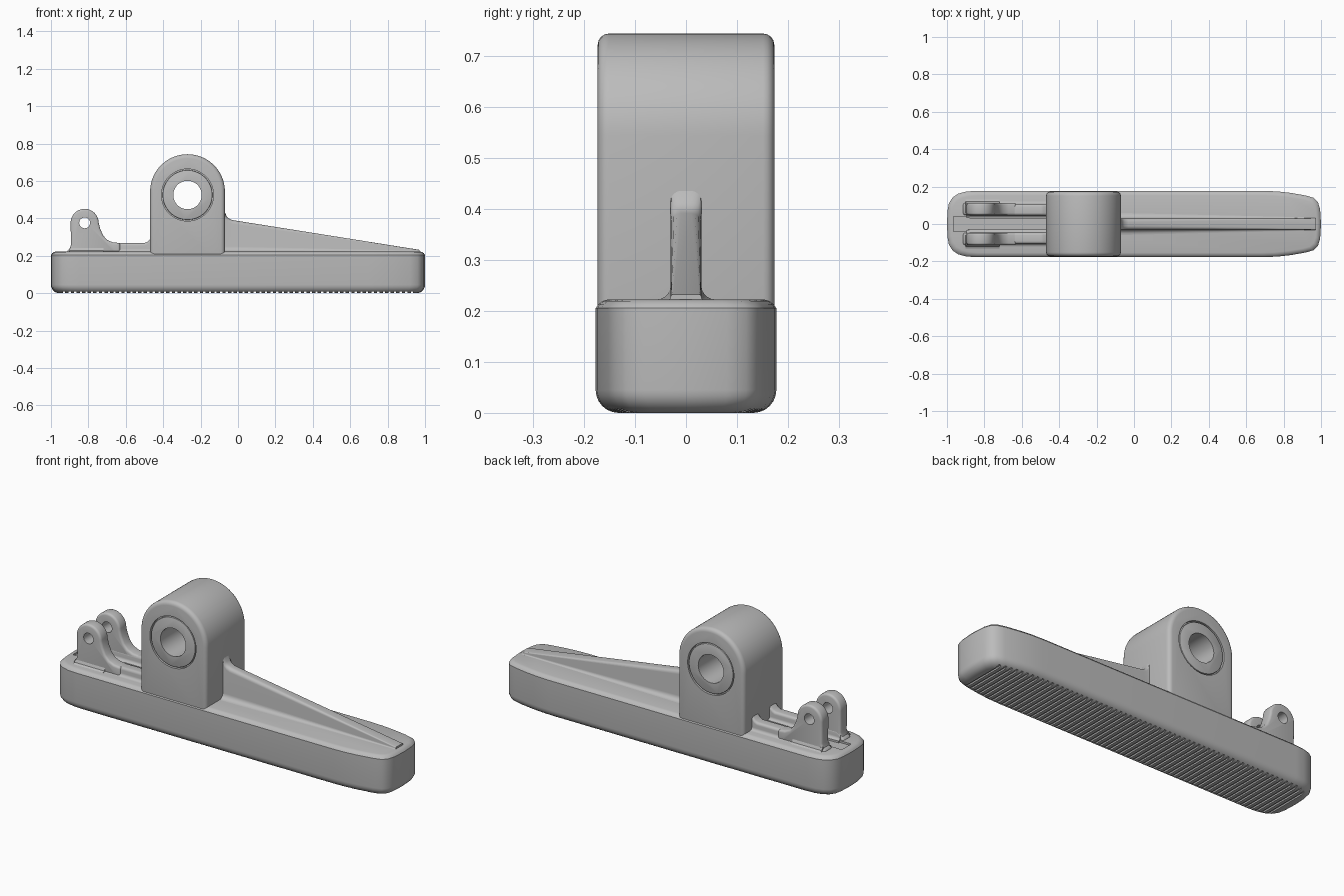
import bpy, bmesh
from math import sin, cos, pi, radians

if "Cube" in bpy.data.objects:
    bpy.data.objects.remove(bpy.data.objects["Cube"], do_unlink=True)

grey = bpy.data.materials.new("satin_grey")
grey.use_nodes = True
grey.diffuse_color = (0.5, 0.5, 0.5, 1)
grey.node_tree.nodes["Principled BSDF"].inputs["Base Color"].default_value = (0.5, 0.5, 0.5, 1)


def loft(name, rings):
    """Closed rings of equal length joined into a capped solid."""
    bm = bmesh.new()
    rows = [[bm.verts.new(p) for p in ring] for ring in rings]
    n = len(rows[0])
    for a, b in zip(rows, rows[1:]):
        for i in range(n):
            j = (i + 1) % n
            bm.faces.new((a[i], a[j], b[j], b[i]))
    bm.faces.new(rows[0])
    bm.faces.new(rows[-1])
    bmesh.ops.recalc_face_normals(bm, faces=bm.faces)
    mesh = bpy.data.meshes.new(name)
    bm.to_mesh(mesh)
    bm.free()
    obj = bpy.data.objects.new(name, mesh)
    bpy.context.collection.objects.link(obj)
    mesh.materials.append(grey)
    return obj


def extrude_y(name, profile, y0, y1):
    return loft(name, [[(x, y, z) for x, z in profile] for y in (y0, y1)])


def circle(cx, cz, r, n=64, start=0, sweep=2 * pi):
    return [(cx + r * cos(start + sweep * i / n), cz + r * sin(start + sweep * i / n))
            for i in range(n if sweep == 2 * pi else n + 1)]


def activate(obj):
    bpy.ops.object.select_all(action='DESELECT')
    obj.select_set(True)
    bpy.context.view_layer.objects.active = obj


def bevel(obj, width, segments=4):
    activate(obj)
    mod = obj.modifiers.new("round_edges", 'BEVEL')
    mod.width, mod.segments = width, segments
    mod.limit_method, mod.angle_limit = 'ANGLE', radians(50)
    bpy.ops.object.modifier_apply(modifier=mod.name)


def cut(obj, cutter):
    activate(obj)
    mod = obj.modifiers.new("cut", 'BOOLEAN')
    mod.operation, mod.solver, mod.object = 'DIFFERENCE', 'EXACT', cutter
    bpy.ops.object.modifier_apply(modifier=mod.name)
    bpy.data.objects.remove(cutter, do_unlink=True)


def smooth(obj):
    activate(obj)
    bpy.ops.object.shade_smooth_by_angle(angle=radians(32))


def box(bm, x0, x1, y0, y1, z0, z1):
    v = bmesh.ops.create_cube(bm, size=1)["verts"]
    bmesh.ops.scale(bm, vec=(x1 - x0, y1 - y0, z1 - z0), verts=v)
    bmesh.ops.translate(bm, vec=((x0 + x1) / 2, (y0 + y1) / 2, (z0 + z1) / 2), verts=v)


def flared_rib(name, yc, half, stations, flare, rnd):
    """Rib along x with rounded top edges and a concave foot; stations are (x, top z)."""
    rings = []
    for x, top in stations:
        h = top - TOP
        f, r = min(flare, h * 0.5), min(rnd, h * 0.45)
        side = [(half + flare, TOP - 0.03)]
        for k in range(6):
            a = pi / 2 * k / 5
            side.append((half + f - f * sin(a), TOP + f - f * cos(a)))
        for k in range(5):
            a = pi / 2 * k / 4
            side.append((half - r + r * cos(a), top - r + r * sin(a)))
        rings.append([(x, yc + y, z) for y, z in side] +
                     [(x, yc - y, z) for y, z in reversed(side)])
    obj = loft(name, rings)
    smooth(obj)
    return obj


TOP = 0.222

# Long pad with rounded rear end, tapered other end and rolled edges
half_outline = [(-1, 0), (-0.997, 0.07), (-0.99, 0.11), (-0.97, 0.142), (-0.94, 0.162),
                (-0.9, 0.173), (-0.85, 0.177), (0.7, 0.177), (0.77, 0.174), (0.84, 0.166),
                (0.92, 0.152), (0.96, 0.14), (0.983, 0.118), (0.995, 0.08), (1, 0)]
outline = half_outline + [(x, -y) for x, y in reversed(half_outline[1:-1])]
R = 0.045
layers = [(R * (1 - cos(pi / 2 * (1 - k / 6))), R * (1 - sin(pi / 2 * k / 6))) for k in range(7)]
layers = [(R * (1 - sin(pi / 2 * k / 6)), R * (1 - cos(pi / 2 * k / 6))) for k in range(7)]
layers += [(0, 0.205), (0.005, 0.212), (0.013, 0.219), (0.024, TOP)]
pad = loft("pad_base", [[(x * (1 - d), y * (1 - d / 0.177), z) for x, y in outline]
                        for d, z in layers])

# Cross grooves under the pad and a shallow channel between the lugs
bm = bmesh.new()
for i in range(63):
    x = -0.93 + 0.03 * i
    box(bm, x - 0.006, x + 0.006, -0.3, 0.3, -0.02, 0.008)
box(bm, -0.965, -0.4, -0.04, 0.04, TOP - 0.01, 0.3)
groove_mesh = bpy.data.meshes.new("groove_cutter")
bm.to_mesh(groove_mesh)
bm.free()
grooves = bpy.data.objects.new("groove_cutter", groove_mesh)
grooves.hide_render = True
bpy.context.collection.objects.link(grooves)
cut(pad, grooves)
smooth(pad)

# Arched pivot housing with counterbored through hole
HX, HZ = -0.27, 0.525
arch = [(HX - 0.2, 0.12), (HX + 0.2, 0.12)] + circle(HX, 0.543, 0.2, 40, 0, pi)
housing = extrude_y("pivot_housing", arch, -0.173, 0.173)
bevel(housing, 0.022)
cut(housing, extrude_y("bore_cutter", circle(HX, HZ, 0.078), -0.3, 0.3))
for s in (-1, 1):
    cut(housing, extrude_y("counterbore_cutter", circle(HX, HZ, 0.139), s * 0.158, s * 0.3))
smooth(housing)

# Bushing faces set in the counterbores
for s, side in ((-1, "front"), (1, "back")):
    bush = extrude_y(side + "_bushing", circle(HX, HZ, 0.133), s * 0.15, s * 0.172)
    bevel(bush, 0.004, 2)
    cut(bush, extrude_y("bush_cutter", circle(HX, HZ, 0.076), -0.3, 0.3))
    smooth(bush)

# Sloping stiffening rib, blending up into the housing
flared_rib("sloping_rib", 0, 0.03,
           [(-0.09, 0.45), (-0.07, 0.435), (-0.062, 0.413), (-0.05, 0.4), (-0.03, 0.391),
            (0.97, 0.232)], 0.028, 0.02)

# Twin lugs with low rails running back to the housing
LX, LZ, LR = -0.82, 0.376, 0.075
lug_profile = ([(-0.915, 0.19), (-0.915, 0.226), (-0.9, 0.236), (-0.893, 0.26)] +
               list(reversed(circle(LX, LZ, LR, 24, 0, pi))) +
               [(-0.737, 0.345), (-0.722, 0.31), (-0.7, 0.285), (-0.67, 0.272),
                (-0.63, 0.268), (-0.63, 0.19)])
for s, side in ((-1, "front"), (1, "back")):
    lug = extrude_y(side + "_lug", lug_profile, s * 0.047, s * 0.113)
    bevel(lug, 0.012, 3)
    cut(lug, extrude_y("pin_cutter", circle(LX, LZ, 0.029, 32), -0.3, 0.3))
    smooth(lug)
    flared_rib(side + "_rail", s * 0.076, 0.03,
               [(-0.895, 0.25), (-0.87, 0.268), (-0.5, 0.268), (-0.485, 0.275), (-0.46, 0.3)],
               0.016, 0.014)
    # Foot fillet along the outer side of each lug
    foot = [(0.1, TOP - 0.02), (0.13, TOP - 0.02), (0.13, TOP), (0.119, TOP + 0.006),
            (0.113, TOP + 0.02), (0.1, TOP + 0.02)]
    smooth(loft(side + "_lug_foot", [[(x, s * y, z) for y, z in foot] for x in (-0.9, -0.72)]))
